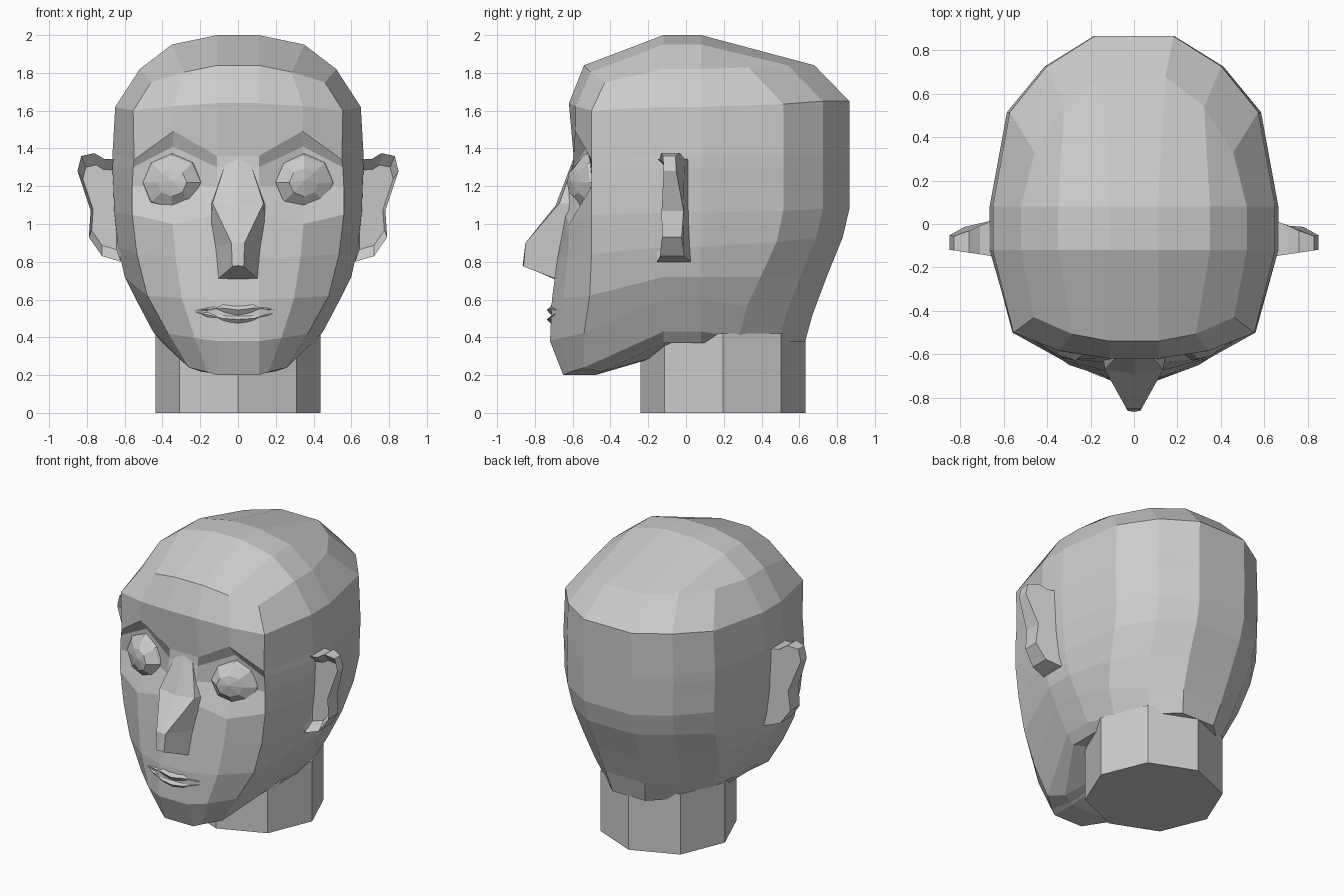
import bpy, bmesh, math
from mathutils import Vector

if "Cube" in bpy.data.objects:
    bpy.data.objects.remove(bpy.data.objects["Cube"])

clay = bpy.data.materials.new("clay_grey")
clay.diffuse_color = (0.6, 0.6, 0.6, 1)
clay.use_nodes = True
clay.node_tree.nodes["Principled BSDF"].inputs["Base Color"].default_value = clay.diffuse_color


def make(name, verts, faces):
    """Mesh object with flat, outward-facing faces."""
    bm = bmesh.new()
    vs = [bm.verts.new(v) for v in verts]
    for f in faces:
        bm.faces.new([vs[i] for i in f])
    bmesh.ops.recalc_face_normals(bm, faces=bm.faces)
    me = bpy.data.meshes.new(name)
    bm.to_mesh(me)
    bm.free()
    me.materials.append(clay)
    ob = bpy.data.objects.new(name, me)
    bpy.context.collection.objects.link(ob)
    return ob


def mirror(ob):
    m = ob.modifiers.new("mirror", 'MIRROR')
    m.use_clip = True
    return ob


# ---- head: lofted loops from under the jaw to the crown ----
# front z, cheek z, side z, back z, side x, cheek x, front y, cheek y, back y, brow dz, brow dy
LOOPS = [
    (.20, .22, .37, .375, .40, .20, -.48, -.44, .60, 0, 0),       # under jaw
    (.20, .24, .43, .375, .45, .26, -.65, -.54, .63, 0, 0),       # jaw edge
    (.38, .42, .60, .52, .54, .37, -.72, -.54, .67, 0, 0),        # chin
    (.60, .62, .72, .72, .60, .48, -.71, -.51, .745, 0, 0),       # mouth
    (.82, .84, .88, .93, .635, .535, -.68, -.50, .83, 0, 0),      # nose base
    (1.05, 1.05, 1.06, 1.08, .655, .56, -.64, -.50, .865, -.05, -.02),  # cheekbone
    (1.20, 1.20, 1.20, 1.22, .66, .56, -.62, -.50, .865, 0, .08),  # eye socket
    (1.30, 1.30, 1.30, 1.30, .665, .555, -.60, -.50, .865, .11, .05),  # socket roof
    (1.36, 1.34, 1.36, 1.36, .665, .55, -.595, -.50, .865, .14, -.02),  # brow
    (1.64, 1.60, 1.62, 1.65, .65, .555, -.62, -.50, .865, 0, 0),  # forehead
    (1.84, 1.75, 1.82, 1.84, .52, .46, -.54, -.43, .68, 0, 0),    # hairline
]


def loop(zf, zc, zm, zb, w, fx, yf, yc, yb, dz, dy):
    half = [(0, yf, zf), (.11, yf, zf),
            (.62 * fx, yf + .3 * (yc - yf) + dy, zf + .4 * (zc - zf) + dz),
            (fx, yc, zc), (w, -.12, zm), (w, .08, zm),
            (.88 * w, yb - .35, (zm + zb) / 2),
            (.62 * w, yb - .14, zb), (.28 * w, yb, zb), (0, yb, zb)]
    return half + [(-x, y, z) for x, y, z in half[8:0:-1]]


N = 18
verts = [p for l in LOOPS for p in loop(*l)]
faces = [(r * N + i, r * N + (i + 1) % N, (r + 1) * N + (i + 1) % N, (r + 1) * N + i)
         for r in range(len(LOOPS) - 1) for i in range(N)]
verts.append((0, .1, .37))
faces += [(len(verts) - 1, i, (i + 1) % N) for i in range(N)]
# crown grid
base = (len(LOOPS) - 1) * N
rows = [[base + i % N for i in (15, 16, 17, 0, 1, 2, 3)]]
for y, side in ((-.12, 4), (.08, 5)):
    k = len(verts)
    verts += [(x, y, 1.95 if abs(x) > .2 else 2.0) for x in (-.35, -.11, 0, .11, .35)]
    rows.append([base + N - side] + list(range(k, k + 5)) + [base + side])
rows.append([base + i for i in (12, 11, 10, 9, 8, 7, 6)])
for a, b in zip(rows, rows[1:]):
    faces += [(a[i], a[i + 1], b[i + 1], b[i]) for i in range(6)]
make("head", verts, faces)

# ---- neck: octagonal prism ----
ring = [(.437 * math.cos(k * math.pi / 4), .195 + .437 * math.sin(k * math.pi / 4)) for k in range(8)]
make("neck", [(x, y, z) for z in (0, .42) for x, y in ring],
     [tuple(range(8)), tuple(range(8, 16))] + [(i, (i + 1) % 8, 8 + (i + 1) % 8, 8 + i) for i in range(8)])

# ---- nose: half wedge, mirrored ----
nose = [(0, -.59, 1.36), (.06, -.59, 1.34), (0, -.69, 1.10), (.135, -.67, 1.11),
        (0, -.85, .90), (.035, -.85, .90), (0, -.865, .78), (.03, -.86, .775),
        (0, -.70, .71), (.105, -.69, .71), (.15, -.60, .88), (.15, -.56, 1.10), (.12, -.55, 1.25)]
mirror(make("nose", nose, [(0, 1, 3, 2), (2, 3, 5, 4), (4, 5, 7, 6), (6, 7, 9, 8),
                           (5, 10, 9, 7), (3, 11, 10, 5), (1, 12, 11, 3)]))

# ---- lips: strips across the mouth ----
XS = (0, .08, .16, .23)
STRIPS = [((.575, .59, .565, .54), .01), ((.545, .555, .55, .54), -.025),
          ((.515, .525, .535, .54), .0), ((.495, .50, .52, .535), -.025),
          ((.46, .47, .495, .53), .01)]
lv = [(x, -.712 + .9 * x * x + d * (1 - x / .3), z) for zs, d in STRIPS for x, z in zip(XS, zs)]
mirror(make("lips", lv, [(r * 4 + i, r * 4 + i + 1, r * 4 + i + 5, r * 4 + i + 4)
                         for r in range(4) for i in range(3)]))

# ---- eyes: faceted domes facing forward with a lid ridge ----
ev, ef = [], []
for rad, y in ((1.0, -.49), (.86, -.545), (.45, -.595)):
    for k in range(8):
        a = k * math.pi / 4
        ev.append((.35 + .175 * rad * math.cos(a), y + .035 * math.cos(a), 1.22 + .165 * rad * math.sin(a)))
ev.append((.35, -.61, 1.23))
for k in range(8):
    n = (k + 1) % 8
    ef += [(k, n, 8 + n, 8 + k), (8 + k, 8 + n, 16 + n, 16 + k), (16 + k, 16 + n, 24)]
mirror(make("eyes", ev, ef))

# ---- ears: tapered slabs with a hollow front ----
outline = [(.62, 1.34), (.71, 1.345), (.76, 1.375), (.83, 1.36), (.85, 1.28),
           (.78, 1.07), (.79, .93), (.72, .83), (.62, .80)]
n = len(outline)
mid = Vector((.72, 1.09))
av = [(x, -.15 + .15 * (x - .64), z) for x, z in outline]
av += [(x, .04 - .38 * (x - .64) - .3 * (z - 1.08) ** 2, z) for x, z in outline]
for x, z in outline:
    p = mid + (Vector((x, z)) - mid) * .78
    av.append((p.x, -.095 + .15 * (p.x - .64), p.y))
af = [tuple(range(n, 2 * n)), tuple(range(2 * n, 3 * n))]
for i in range(n):
    j = (i + 1) % n
    af += [(i, j, n + j, n + i), (i, j, 2 * n + j, 2 * n + i)]
mirror(make("ears", av, af))
